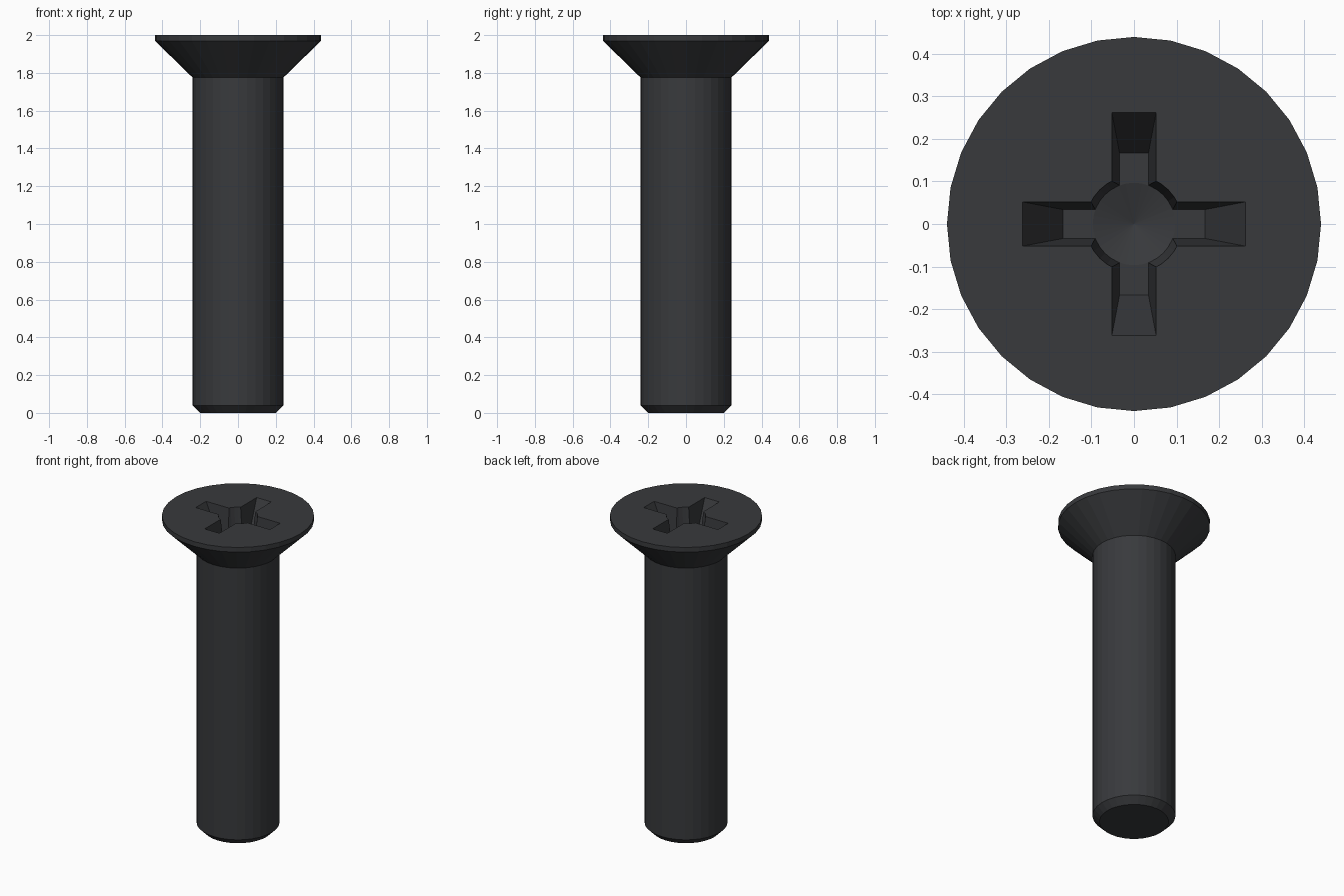
import bpy
import bmesh
from math import cos, sin, pi

if "Cube" in bpy.data.objects:
    bpy.data.objects.remove(bpy.data.objects["Cube"])

SIDES = 32
TOP = 2.0
DEPTH = 0.18      # depth of the cross recess
OVER = 0.05       # cutters rise this far above the head


def new_object(name, bm):
    bmesh.ops.recalc_face_normals(bm, faces=bm.faces)
    mesh = bpy.data.meshes.new(name)
    bm.to_mesh(mesh)
    bm.free()
    obj = bpy.data.objects.new(name, mesh)
    bpy.context.collection.objects.link(obj)
    return obj


def bridge(bm, a, b):
    n = len(a)
    for i in range(n):
        j = (i + 1) % n
        bm.faces.new((a[i], a[j], b[j], b[i]))


def revolve(name, profile, tip=None):
    """Closed solid from (radius, z) rings, bottom to top; optional point below."""
    bm = bmesh.new()
    rings = [[bm.verts.new((r * cos(2 * pi * i / SIDES), r * sin(2 * pi * i / SIDES), z))
              for i in range(SIDES)] for r, z in profile]
    for a, b in zip(rings, rings[1:]):
        bridge(bm, a, b)
    bm.faces.new(rings[-1])
    if tip is None:
        bm.faces.new(rings[0])
    else:
        point = bm.verts.new((0, 0, tip))
        for i in range(SIDES):
            bm.faces.new((rings[0][i], rings[0][(i + 1) % SIDES], point))
    return new_object(name, bm)


def widen(bottom, top):
    """Continue a tapered size from the head surface to the cutter top."""
    return top + (top - bottom) * OVER / DEPTH


def slot(name, turned):
    """Tapered bar that cuts two opposite arms of the cross."""
    bm = bmesh.new()
    loops = []
    for length, width, z in ((0.167, 0.034, TOP - DEPTH),
                             (widen(0.167, 0.262), widen(0.034, 0.052), TOP + OVER)):
        hx, hy = (width, length) if turned else (length, width)
        loops.append([bm.verts.new((sx * hx, sy * hy, z))
                      for sx, sy in ((-1, -1), (1, -1), (1, 1), (-1, 1))])
    bridge(bm, *loops)
    for loop in loops:
        bm.faces.new(loop)
    return new_object(name, bm)


# Shank with chamfered end and countersunk head
screw = revolve("countersunk_screw", [(0.2, 0), (0.24, 0.04), (0.24, 1.775),
                                      (0.44, 1.97), (0.44, TOP)])

# Cross recess: round core with conical floor, then two crossed slots
cutters = [
    revolve("recess_core", [(0.097, TOP - DEPTH), (widen(0.097, 0.114), TOP + OVER)],
            tip=TOP - DEPTH - 0.03),
    slot("recess_slot_x", False),
    slot("recess_slot_y", True),
]
bpy.context.view_layer.objects.active = screw
screw.select_set(True)
for cutter in cutters:
    cutter.hide_render = True
    mod = screw.modifiers.new(cutter.name, 'BOOLEAN')
    mod.operation = 'DIFFERENCE'
    mod.solver = 'EXACT'
    mod.object = cutter
    bpy.ops.object.modifier_apply(modifier=mod.name)
for cutter in cutters:
    bpy.data.objects.remove(cutter)

# Dark steel
steel = bpy.data.materials.new("dark_steel")
steel.diffuse_color = (0.04, 0.042, 0.046, 1)
steel.use_nodes = True
steel.node_tree.nodes["Principled BSDF"].inputs["Base Color"].default_value = steel.diffuse_color
screw.data.materials.clear()
screw.data.materials.append(steel)
